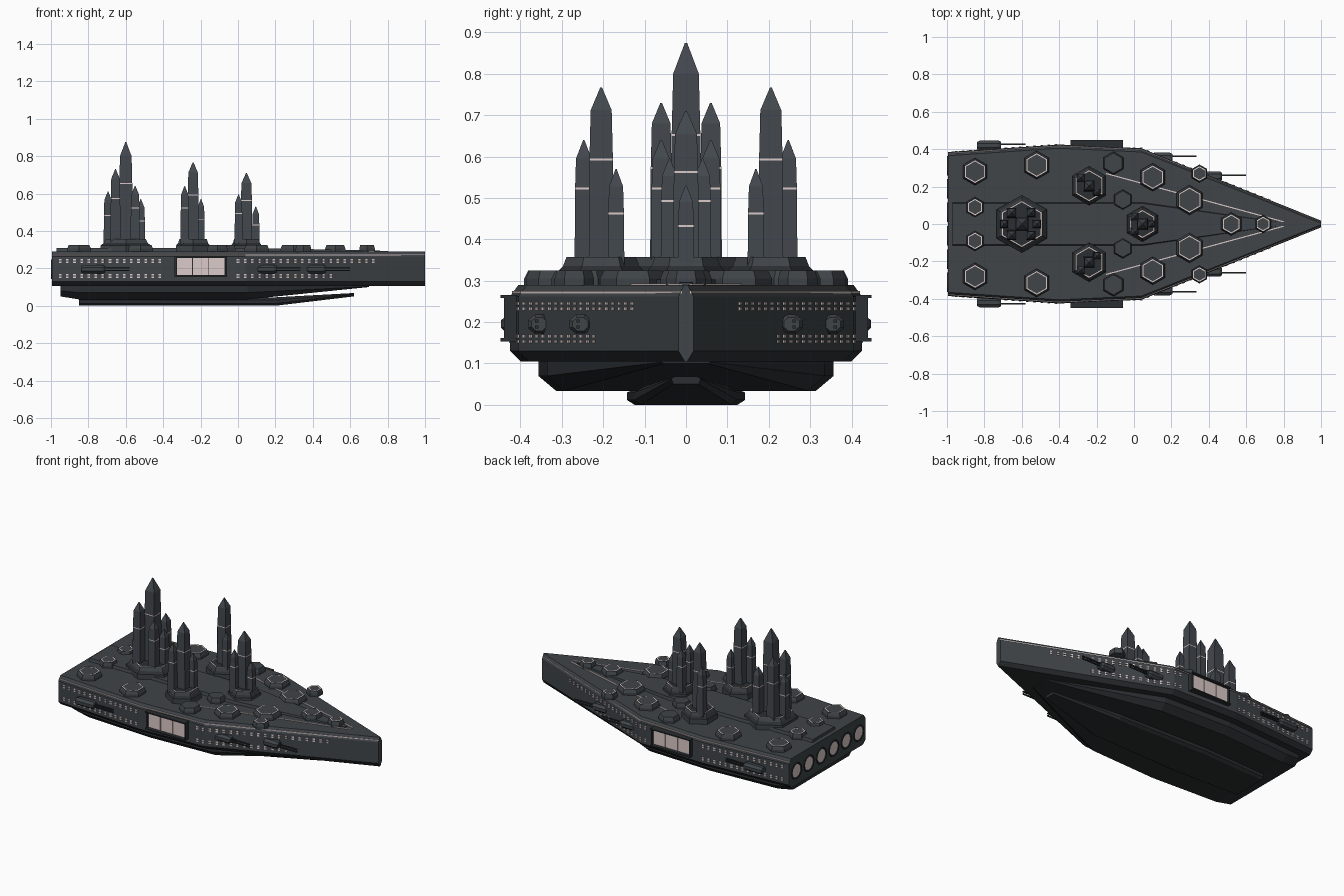
import bpy, bmesh, math
from mathutils import Matrix, Vector

if "Cube" in bpy.data.objects:
    bpy.data.objects.remove(bpy.data.objects["Cube"])


def material(name, rgb):
    m = bpy.data.materials.new(name)
    m.diffuse_color = (*rgb, 1)
    m.use_nodes = True
    m.node_tree.nodes["Principled BSDF"].inputs["Base Color"].default_value = m.diffuse_color
    return m


HULL, DARK, PALE, STEEL = 0, 1, 2, 3
MATS = [material("hull_grey", (0.050, 0.058, 0.065)),
        material("dark_grey", (0.024, 0.028, 0.031)),
        material("pale_pink", (0.72, 0.60, 0.58)),
        material("steel_grey", (0.055, 0.064, 0.075))]


def finish(name, bm):
    bmesh.ops.recalc_face_normals(bm, faces=bm.faces)
    me = bpy.data.meshes.new(name)
    bm.to_mesh(me)
    bm.free()
    for m in MATS:
        me.materials.append(m)
    ob = bpy.data.objects.new(name, me)
    bpy.context.collection.objects.link(ob)
    return ob


def skin(name, rings, mats, caps):
    """Join rings of points; mats gives one colour per span, caps the two ends."""
    bm = bmesh.new()
    vs = [[bm.verts.new(p) for p in r] for r in rings]
    n = len(vs[0])
    for a, b, m in zip(vs, vs[1:], mats):
        for i in range(n):
            j = (i + 1) % n
            bm.faces.new((a[i], a[j], b[j], b[i])).material_index = m
    bm.faces.new(vs[0]).material_index = caps[0]
    bm.faces.new(vs[-1]).material_index = caps[1]
    return finish(name, bm)


def loft(name, stations, mat):
    """Stations are (x, half profile from bottom to top), mirrored across y = 0."""
    rings = [[(x, y, z) for y, z in p] + [(x, -y, z) for y, z in reversed(p)]
             for x, p in stations]
    return skin(name, rings, [mat] * (len(rings) - 1), (mat, mat))


def stack(name, x, y, n, levels, turn):
    """Levels are (radius, z, colour of the span above)."""
    rings = [[(x + r * math.cos(turn + i * math.tau / n),
               y + r * math.sin(turn + i * math.tau / n), z) for i in range(n)]
             for r, z, _ in levels]
    mats = [m for _, _, m in levels]
    return skin(name, rings, mats[:-1], (mats[0], mats[-1]))


def boxes(name, items, mat):
    """Items are (centre, size, turn about z)."""
    bm = bmesh.new()
    for c, s, t in items:
        bmesh.ops.create_cube(bm, size=1, matrix=Matrix.Translation(c)
                              @ Matrix.Rotation(t, 4, 'Z') @ Matrix.Diagonal((*s, 1)))
    for f in bm.faces:
        f.material_index = mat
    return finish(name, bm)


def bar(a, b, w, h):
    a, b = Vector(a), Vector(b)
    d = b - a
    return ((a + b) / 2, (d.length, w, h), math.atan2(d.y, d.x))


# Main hull
PLAN = [(-0.995, 0.385), (-0.4, 0.425), (0.04, 0.405), (1.0, 0.018)]


def side(x):
    """Half width and heading of the hull side at x."""
    for (x0, w0), (x1, w1) in zip(PLAN, PLAN[1:]):
        if x <= x1:
            return w0 + (w1 - w0) * (x - x0) / (x1 - x0), math.atan2(w1 - w0, x1 - x0)


hull = loft("hull", [(x, [(max(w - 0.025, 0.003), 0.105), (w, 0.13), (w, 0.262),
                          (max(w - 0.02, 0.004), 0.29)]) for x, w in PLAN], HULL)
for f in hull.data.polygons:          # dark underside and lower chamfer
    if f.normal.z < -0.3:
        f.material_index = DARK

# Stepped keels
loft("upper_keel", [(x, [(w * 0.88, b), (w, t), (w, 0.106)]) for x, w, b, t in
                    [(-0.95, 0.32, 0.05, 0.08), (-0.85, 0.33, 0.034, 0.07),
                     (-0.4, 0.357, 0.034, 0.07), (0.05, 0.335, 0.034, 0.07),
                     (0.70, 0.06, 0.100, 0.103)]], DARK)
loft("lower_keel", [(x, [(w * 0.87, b), (w, b + 0.012), (w, m), (w * 0.8, t)])
                    for x, w, b, m, t in
                    [(-0.85, 0.125, 0.0, 0.03, 0.04), (-0.4, 0.143, 0.0, 0.03, 0.04),
                     (0.2, 0.125, 0.0, 0.03, 0.045), (0.62, 0.035, 0.05, 0.064, 0.068)]], DARK)

# Raised spine along the deck
loft("deck_spine", [(x, [(w, 0.288), (w * 0.95, z)]) for x, w, z in
                    [(-0.97, 0.115, 0.308), (0.05, 0.115, 0.308), (0.76, 0.012, 0.296)]], HULL)

# Pale trim along the hull edge and the fore deck
trim = []
for s in (1, -1):
    for (x0, w0), (x1, w1) in zip(PLAN, PLAN[1:]):
        trim.append(bar((x0, s * (w0 - 0.008), 0.272), (x1, s * (w1 - 0.008), 0.272),
                        0.006, 0.006))
    trim.append(bar((-0.15, s * 0.27, 0.291), (0.80, s * 0.012, 0.291), 0.006, 0.004))
boxes("trim_lines", trim, PALE)

# Rows of small windows
windows = []
for s in (1, -1):
    for z, x_end in ((0.245, 0.76), (0.232, 0.76), (0.166, 0.5), (0.153, 0.5)):
        x = -0.95
        while x < x_end:
            if not -0.38 < x < -0.02:
                w, t = side(x)
                windows.append(((x, s * w, z), (0.014, 0.006, 0.008), s * t))
            x += 0.038
boxes("windows", windows, PALE)

# Side hangars: frame lips and lit panes
for s, tag in ((1, "left"), (-1, "right")):
    boxes("hangar_frame_" + tag,
          [((-0.2, s * 0.425, z), (0.28, 0.046, 0.008), 0) for z in (0.157, 0.262)]
          + [((x, s * 0.422, 0.21), (0.01, 0.036, 0.105), 0) for x in (-0.335, -0.065)]
          + [((-0.2, s * 0.413, 0.21), (0.27, 0.026, 0.10), 0)], DARK)
    boxes("hangar_panes_" + tag,
          [((-0.2 + i * 0.086, s * 0.428, 0.21), (0.082, 0.008, 0.092), 0)
           for i in (-1, 0, 1)], PALE)

# Gun pods with twin barrels on the hull sides
for s, tag in ((1, "left"), (-1, "right")):
    for k, (x, y, l) in enumerate([(-0.775, 0.42, 0.065), (0.15, 0.355, 0.055),
                                   (0.42, 0.255, 0.05)]):
        rings = []
        for dx, f in ((-l, 0.7), (-l * 0.75, 1), (l * 0.75, 1), (l, 0.7)):
            rings.append([(x + dx, s * y + 0.029 * f * math.cos(a), 0.195 + 0.025 * f * math.sin(a))
                          for a in [math.pi / 8 + i * math.pi / 4 for i in range(8)]])
        skin(f"gun_pod_{tag}_{k}", rings, [HULL] * 3, (HULL, HULL))
        boxes(f"gun_barrels_{tag}_{k}",
              [((x + l + 0.06, s * (y + 0.006), z), (0.14, 0.008, 0.007), 0)
               for z in (0.188, 0.203)], DARK)

# Stern engines: dark rim with a lit disc
for i in range(6):
    y = (i - 2.5) * 0.125
    rings = [[(x, y + r * math.cos(a), 0.195 + r * math.sin(a))
              for a in [j * math.tau / 12 for j in range(12)]]
             for r, x in ((0.052, -0.99), (0.052, -1.0), (0.044, -1.0), (0.042, -0.997))]
    skin(f"engine_{i}", rings, [DARK] * 3, (DARK, PALE))


# Hexagonal deck pads, most with a pale ring on top
def pad(name, x, y, r, ring):
    stack(name, x, y, 6, [(r, 0.288, HULL), (r, 0.305, HULL), (r * 0.87, 0.325, HULL),
                          (r * 0.87 - 0.003, 0.325, PALE if ring else HULL),
                          (r * 0.87 - 0.009, 0.325, HULL)], math.pi / 2)


PADS = [(-0.85, 0.28, 0.073, 1), (-0.52, 0.315, 0.076, 1), (-0.11, 0.325, 0.062, 0),
        (0.10, 0.25, 0.075, 1), (0.297, 0.128, 0.08, 1), (0.35, 0.27, 0.048, 1),
        (-0.85, 0.09, 0.054, 1), (-0.06, 0.13, 0.054, 0)]
for k, (x, y, r, ring) in enumerate(PADS):
    for s, tag in ((1, "left"), (-1, "right")):
        pad(f"deck_pad_{tag}_{k}", x, s * y, r, ring)
pad("deck_pad_fore", 0.52, 0, 0.062, 1)
pad("deck_pad_bow", 0.69, 0, 0.048, 1)


# Spire clusters on stepped pedestals
def spire(name, x, y, h, top, tip, band):
    q = math.sqrt(2)
    lv = [(h * 1.12 * q, 0.33, STEEL), (h * 1.05 * q, band, PALE),
          (h * 1.05 * q, band + 0.005, STEEL), (h * 0.94 * q, top - tip, STEEL),
          (h * 0.08 * q, top, STEEL)]
    stack(name, x, y, 4, lv, math.pi / 4)


def cluster(name, x, y, r, spires):
    stack(name + "_pedestal", x, y, 6,
          [(r, 0.288, HULL), (r, 0.322, DARK), (r * 0.88, 0.335, HULL),
           (r * 0.80, 0.357, PALE), (r * 0.80 - 0.007, 0.357, DARK)], math.pi / 2)
    for i, sp in enumerate(spires):
        spire(f"{name}_spire_{i}", x + sp[0], y + sp[1], *sp[2:])


cluster("aft_cluster", -0.6, 0, 0.155,
        [(0, 0, 0.033, 0.875, 0.075, 0.65), (-0.095, 0, 0.021, 0.61, 0.045, 0.48),
         (0.08, 0, 0.021, 0.57, 0.045, 0.45)]
        + [(-0.055, s * 0.06, 0.024, 0.73, 0.05, 0.57) for s in (1, -1)]
        + [(0.05, s * 0.06, 0.022, 0.64, 0.045, 0.52) for s in (1, -1)])
cluster("fore_cluster", 0.045, 0, 0.095,
        [(0, 0, 0.028, 0.71, 0.055, 0.56), (0.05, 0, 0.018, 0.53, 0.04, 0.43)]
        + [(-0.042, s * 0.04, 0.019, 0.595, 0.042, 0.49) for s in (1, -1)])
for s, tag in ((1, "left"), (-1, "right")):
    cluster("mid_cluster_" + tag, -0.24, s * 0.205, 0.105,
            [(0, 0, 0.027, 0.767, 0.055, 0.59), (-0.045, s * 0.042, 0.02, 0.64, 0.045, 0.52),
             (0.042, -s * 0.036, 0.018, 0.57, 0.042, 0.46)])
